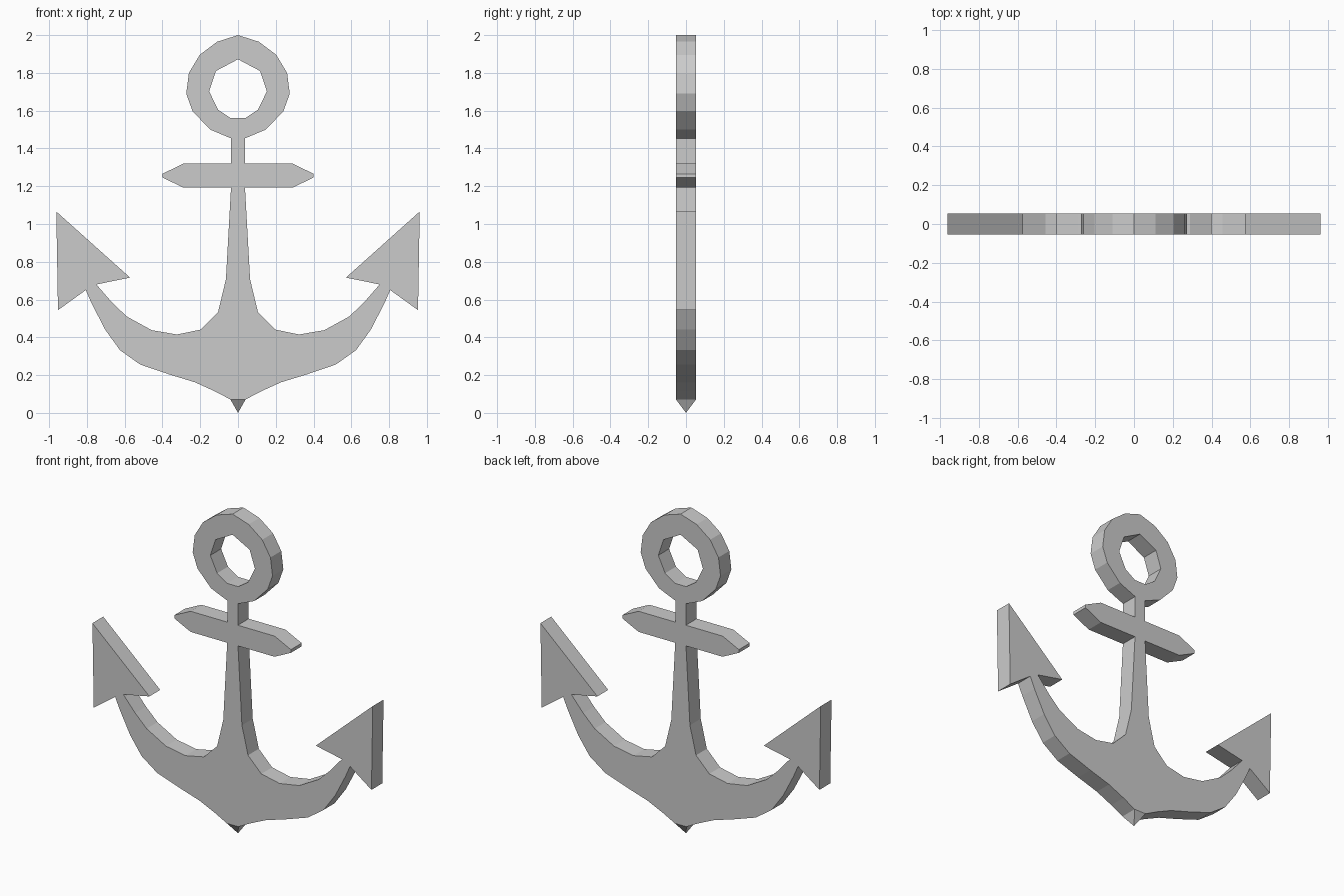
import bpy, bmesh

if "Cube" in bpy.data.objects:
    bpy.data.objects.remove(bpy.data.objects["Cube"])

T = 0.053  # half thickness

# right-half outline, one profile per part (x, z), running from the top down
ring = [(0, 2.0), (0.11, 1.965), (0.203, 1.895), (0.26, 1.80), (0.274, 1.69),
        (0.241, 1.598), (0.148, 1.5), (0.036, 1.453)]
stock = [(0.036, 1.32), (0.288, 1.32), (0.40, 1.266), (0.40, 1.246),
         (0.288, 1.192), (0.037, 1.192)]
shank = [(0.064, 0.707), (0.106, 0.532)]
arm_top = [(0.197, 0.441), (0.323, 0.415), (0.457, 0.438), (0.59, 0.511),
           (0.669, 0.587), (0.75, 0.68)]
fluke = [(0.571, 0.716), (0.962, 1.066), (0.953, 0.544), (0.806, 0.65)]
arm_bottom = [(0.775, 0.58), (0.704, 0.442), (0.625, 0.332), (0.518, 0.256),
              (0.365, 0.204), (0.228, 0.162), (0.122, 0.114),
              (0.04, 0.071), (0, 0.071)]
ring_hole = [(0, 1.56), (0.038, 1.56), (0.106, 1.605), (0.153, 1.703),
             (0.117, 1.81), (0, 1.872)]
outline = ring + stock + shank + arm_top + fluke + arm_bottom + ring_hole

bm = bmesh.new()
front = [bm.verts.new((x, -T, z)) for x, z in outline]
back = [bm.verts.new((x, T, z)) for x, z in outline]
tip = bm.verts.new((0, 0, 0))
bm.faces.new(front)
bm.faces.new(back[::-1])

# side walls, open on the mirror plane; the lowest edge tapers to a point
n = len(outline)
for i in range(n):
    j = (i + 1) % n
    (xa, za), (xb, zb) = outline[i], outline[j]
    if xa == 0 and xb == 0:
        continue
    if za == zb == 0.071:
        bm.faces.new((front[i], front[j], tip))
        bm.faces.new((back[j], back[i], tip))
        bm.faces.new((back[i], front[i], tip))
    else:
        bm.faces.new((front[i], back[i], back[j], front[j]))

# mirror to the left half and weld the seam
copy = bmesh.ops.duplicate(bm, geom=bm.verts[:] + bm.edges[:] + bm.faces[:])["geom"]
for v in copy:
    if isinstance(v, bmesh.types.BMVert):
        v.co.x = -v.co.x
bmesh.ops.remove_doubles(bm, verts=bm.verts[:], dist=1e-5)
bmesh.ops.triangulate(bm, faces=[f for f in bm.faces if len(f.verts) > 4])
bmesh.ops.recalc_face_normals(bm, faces=bm.faces[:])

mesh = bpy.data.meshes.new("anchor")
bm.to_mesh(mesh)
bm.free()
bpy.context.collection.objects.link(bpy.data.objects.new("anchor", mesh))
